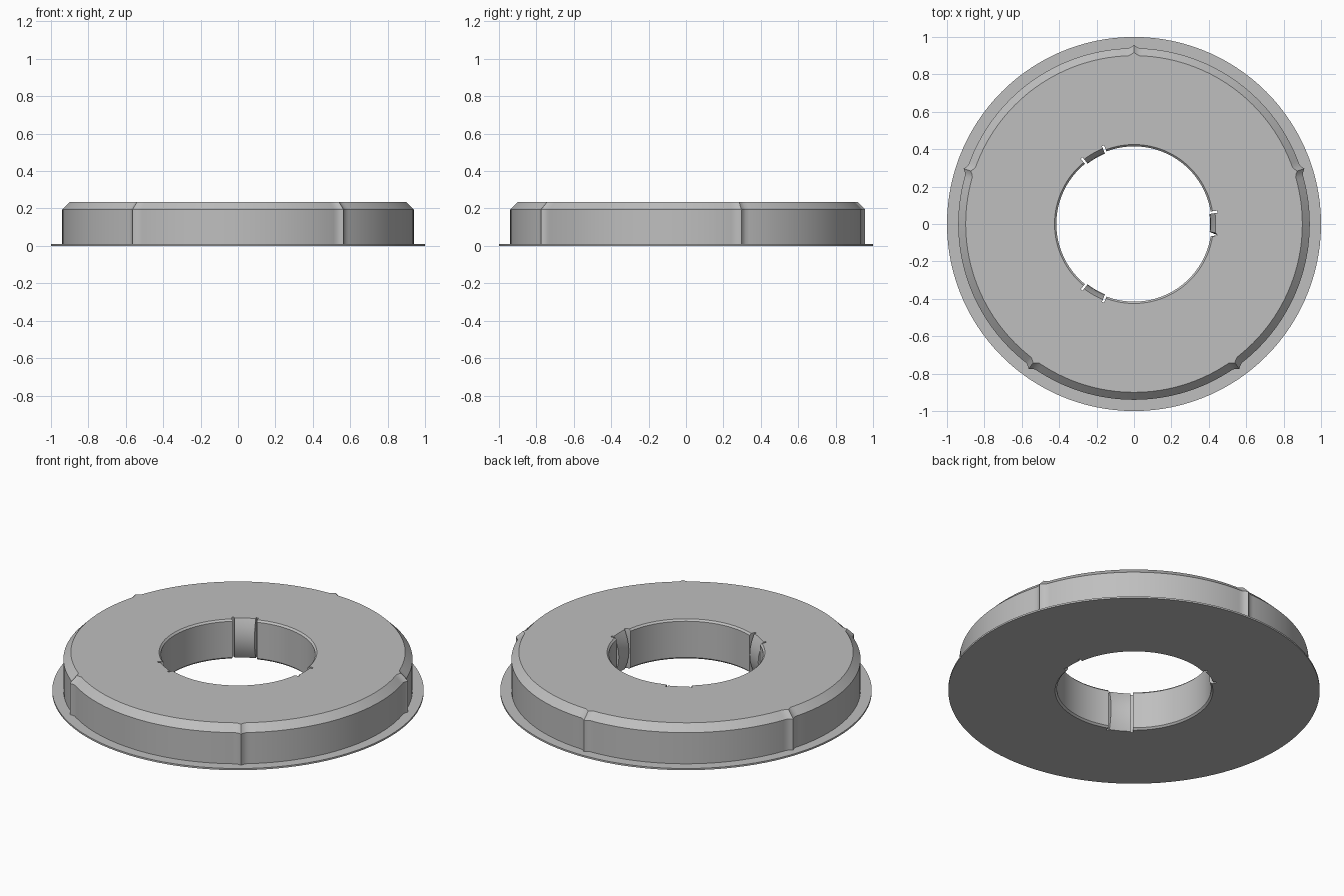
import bpy, bmesh, math

if "Cube" in bpy.data.objects:
    bpy.data.objects.remove(bpy.data.objects["Cube"])

grey = bpy.data.materials.new("light grey")
grey.diffuse_color = (0.52, 0.52, 0.52, 1)
grey.use_nodes = True
grey.node_tree.nodes["Principled BSDF"].inputs["Base Color"].default_value = grey.diffuse_color

RIBS = [90 + 72 * k for k in range(5)]      # small outer ridges
TABS = [0, 120, 240]                        # spring tabs in the bore
TAB, SLOT = 7.6, 9.2                        # half angles of tab and slot edges
EPS = 0.02


def gap(a, b):
    """Smallest angle between two directions in degrees."""
    return abs((a - b + 180) % 360 - 180)


def profile(a):
    """Closed radius/height section of the ring at angle a."""
    rib = max(0, 1 - min(gap(a, r) for r in RIBS) / 1.8) ** 1.4
    wall, top = 0.94 + 0.018 * rib, 0.90 + 0.018 * rib
    d = min(gap(a, t) for t in TABS)
    heights = [0.235, 0.225, 0.19, 0.155, 0.1175, 0.08, 0.045, 0.01, 0.0]
    if d <= TAB:                            # bulging tab
        bore = [0.407 + 0.03 * ((z - 0.1175) / 0.1175) ** 2 for z in heights]
    elif d <= SLOT:                         # narrow slot beside the tab
        bore = [0.45] * len(heights)
    else:                                   # plain bore with chamfered ends
        bore = [0.425] + [0.415] * 7 + [0.425]
    return [(1, 0), (1, 0.01), (wall, 0.01), (wall, 0.195), (top, 0.235)] + list(zip(bore, heights))


# Angles: detail angles first, then an even spread that avoids them
angles = [r + o for r in RIBS for o in (-1.8, -0.9, -0.35, 0, 0.35, 0.9, 1.8)]
angles += [t + s * o for t in TABS for s in (-1, 1)
           for o in (TAB, TAB + EPS, SLOT, SLOT + EPS)]
angles = [a % 360 for a in angles]
angles += [a for a in range(0, 360, 3) if all(gap(a, b) > 0.8 for b in angles)]
angles.sort()

# Sweep the section round the axis
bm = bmesh.new()
rings = []
for a in angles:
    c, s = math.cos(math.radians(a)), math.sin(math.radians(a))
    rings.append([bm.verts.new((r * c, r * s, z)) for r, z in profile(a)])
for i, ring in enumerate(rings):
    nxt = rings[(i + 1) % len(rings)]
    for j in range(len(ring)):
        k = (j + 1) % len(ring)
        bm.faces.new((ring[j], nxt[j], nxt[k], ring[k]))
bmesh.ops.recalc_face_normals(bm, faces=bm.faces)
mesh = bpy.data.meshes.new("flanged_ring")
bm.to_mesh(mesh)
bm.free()
mesh.materials.append(grey)
ob = bpy.data.objects.new("flanged_ring", mesh)
bpy.context.collection.objects.link(ob)
bpy.context.view_layer.objects.active = ob
ob.select_set(True)
bpy.ops.object.shade_smooth_by_angle(angle=math.radians(25))
